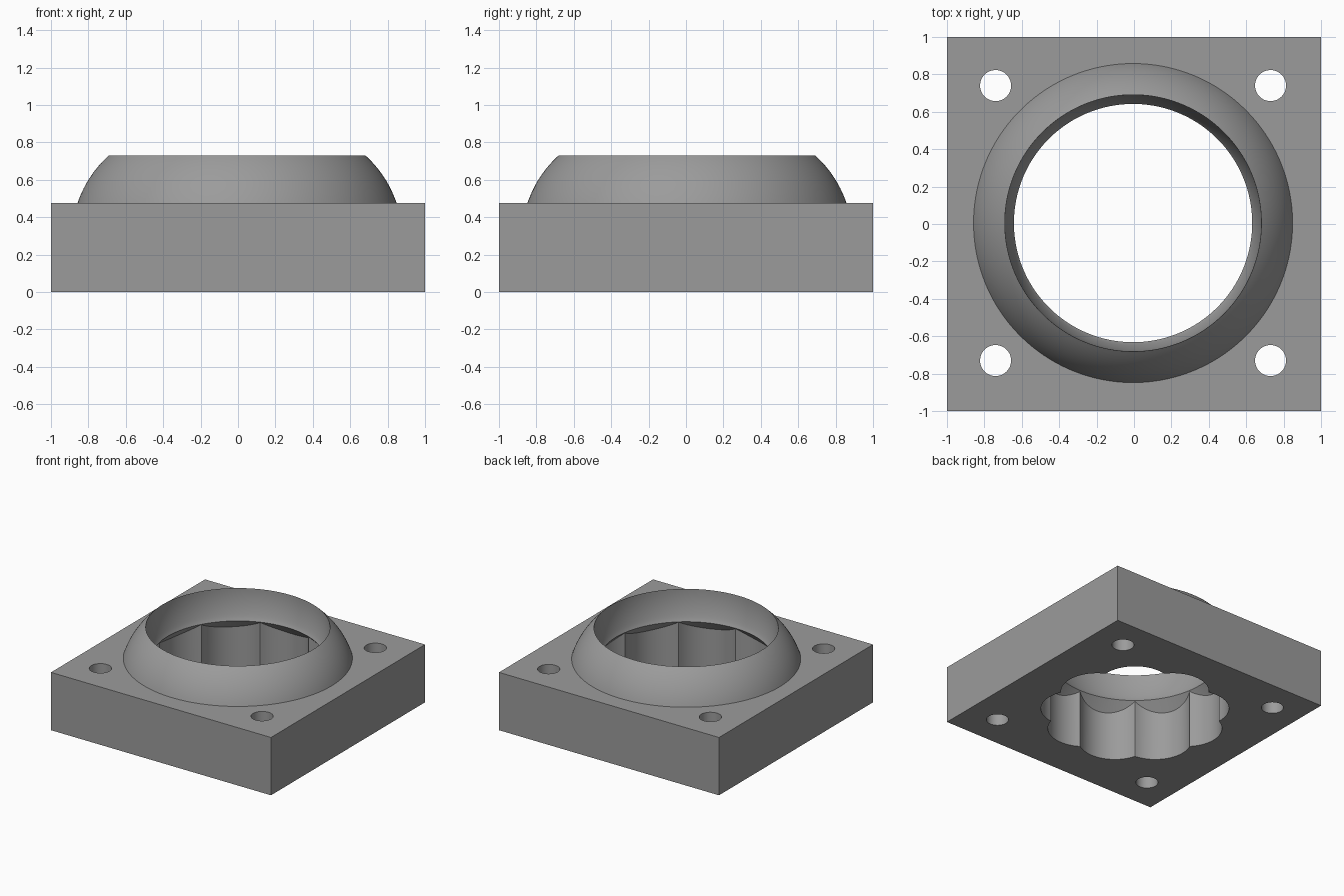
import bpy, bmesh, math
from mathutils import Vector

if "Cube" in bpy.data.objects:
    bpy.data.objects.remove(bpy.data.objects["Cube"])

CX, CY = -0.005, 0.005      # shared centre of the ring, pocket and screw holes
SEG = 180

grey = bpy.data.materials.new("mid_grey")
grey.diffuse_color = (0.33, 0.33, 0.33, 1)
grey.use_nodes = True
grey.node_tree.nodes["Principled BSDF"].inputs["Base Color"].default_value = grey.diffuse_color


def loft(name, rings):
    """Closed solid from rings of equal point count."""
    bm = bmesh.new()
    loops = [[bm.verts.new(p) for p in ring] for ring in rings]
    n = len(loops[0])
    for a, b in zip(loops, loops[1:]):
        for i in range(n):
            j = (i + 1) % n
            bm.faces.new((a[i], a[j], b[j], b[i]))
    bm.faces.new(loops[0][::-1])
    bm.faces.new(loops[-1])
    bmesh.ops.recalc_face_normals(bm, faces=bm.faces)
    mesh = bpy.data.meshes.new(name)
    bm.to_mesh(mesh)
    bm.free()
    ob = bpy.data.objects.new(name, mesh)
    bpy.context.collection.objects.link(ob)
    mesh.materials.append(grey)
    return ob


def circle(r, z, n=SEG, x=CX, y=CY):
    return [(x + r * math.cos(2 * math.pi * i / n),
             y + r * math.sin(2 * math.pi * i / n), z) for i in range(n)]


def lathe(name, profile):
    return loft(name, [circle(r, z) for r, z in profile])


def arc(p, q, radius, steps):
    """Points on an arc from p to q, bulging away from the axis."""
    p, q = Vector(p), Vector(q)
    half = (q - p).length / 2
    d = (q - p).normalized()
    c = (p + q) / 2 + Vector((-d.y, d.x)) * math.sqrt(radius ** 2 - half ** 2)
    a0 = math.atan2(p.y - c.y, p.x - c.x)
    a1 = math.atan2(q.y - c.y, q.x - c.x)
    return [(c.x + radius * math.cos(a0 + (a1 - a0) * k / steps),
             c.y + radius * math.sin(a0 + (a1 - a0) * k / steps))
            for k in range(steps + 1)]


def combine(target, other, operation):
    mod = target.modifiers.new(operation.lower(), 'BOOLEAN')
    mod.operation = operation
    mod.solver = 'EXACT'
    mod.object = other
    bpy.context.view_layer.objects.active = target
    bpy.ops.object.modifier_apply(modifier=mod.name)
    bpy.data.objects.remove(other)


# Square base plate
corners = [(-1, -1), (1, -1), (1, 1), (-1, 1)]
housing = loft("housing", [[(x, y, z) for x, y in corners] for z in (0, 0.475)])

# Rounded collar on top of the plate
collar = lathe("collar", [(0.853, 0.3)] + arc((0.853, 0.475), (0.686, 0.73), 0.60, 14))
combine(housing, collar, 'UNION')

# Spherical seat with a thin lip, opening at the collar rim
R, ZC = 0.686, 0.73
bowl = [(0.637, 0.3), (0.637, 0.483), (0.644, 0.496)]
a0 = math.atan2(0.496 - ZC, 0.644)
bowl += [(R * math.cos(a0 * (1 - k / 12)), ZC + R * math.sin(a0 * (1 - k / 12)))
         for k in range(1, 13)]
bowl.append((R, 0.9))
combine(housing, lathe("seat_cutter", bowl), 'DIFFERENCE')

# Nine-lobed pocket from below with a sloping ceiling
LOBES, CUSP, TIP = 9, 0.642, 0.715
step = math.pi / LOBES
w, s = CUSP * math.sin(step), TIP - CUSP * math.cos(step)
lobe_r = (w * w + s * s) / (2 * s)
lobe_c = TIP - lobe_r
outline = []
for k in range(LOBES):
    mid = math.radians(90) + 2 * step * k
    span = math.atan2(w, CUSP * math.cos(step) - lobe_c)
    for i in range(20):
        t = -span + 2 * span * i / 20
        x, y = lobe_c + lobe_r * math.cos(t), lobe_r * math.sin(t)
        outline.append((math.hypot(x, y), mid + math.atan2(y, x)))


def pocket_ring(scale, z=None):
    ring = []
    for r, a in outline:
        r = r if scale is None else scale
        h = 0.483 - (r - 0.637) * 1.08 if z is None else z
        ring.append((CX + r * math.cos(a), CY + r * math.sin(a), h))
    return ring


pocket = loft("pocket_cutter", [pocket_ring(None, -0.1), pocket_ring(None),
                                pocket_ring(0.6)])
combine(housing, pocket, 'DIFFERENCE')

# Corner screw holes
for sx in (-1, 1):
    for sy in (-1, 1):
        x, y = CX + sx * 0.735, CY + sy * 0.735
        hole = loft("screw_hole_cutter", [circle(0.083, z, 48, x, y) for z in (-0.1, 0.6)])
        combine(housing, hole, 'DIFFERENCE')

# Smooth curved walls, crisp edges
bpy.ops.object.select_all(action='DESELECT')
housing.select_set(True)
bpy.context.view_layer.objects.active = housing
bpy.ops.object.shade_smooth_by_angle(angle=math.radians(20))
